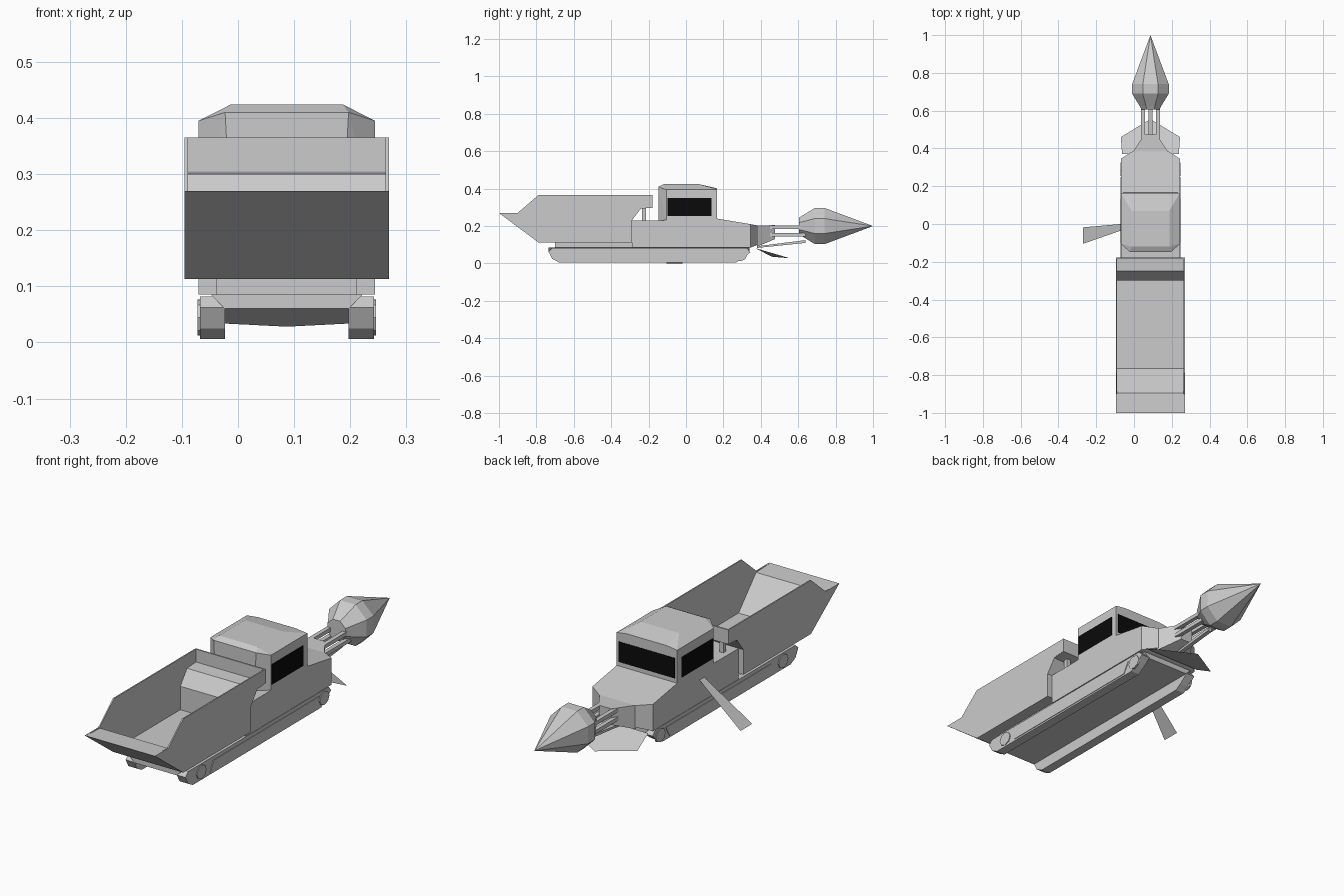
import bpy, bmesh, math
from mathutils import Vector

cube = bpy.data.objects.get("Cube")
if cube:
    bpy.data.objects.remove(cube, do_unlink=True)

CX = 0.087  # vehicle centre line, the side blade shifts it off the origin


def material(name, value):
    m = bpy.data.materials.new(name)
    m.use_nodes = True
    m.diffuse_color = (value, value, value, 1)
    m.node_tree.nodes["Principled BSDF"].inputs["Base Color"].default_value = (value, value, value, 1)
    return m


GREY = material("plain grey", 0.6)
BLACK = material("window black", 0.003)


def finish(name, bm, mat=GREY):
    bmesh.ops.recalc_face_normals(bm, faces=bm.faces)
    mesh = bpy.data.meshes.new(name)
    bm.to_mesh(mesh)
    bm.free()
    mesh.materials.append(mat)
    ob = bpy.data.objects.new(name, mesh)
    ob.location.x = CX
    bpy.context.collection.objects.link(ob)
    return ob


def prism(name, profile, x0, x1, mat=GREY):
    """Extrude a (y, z) outline across x."""
    bm = bmesh.new()
    face = bm.faces.new([bm.verts.new((x0, y, z)) for y, z in profile])
    ext = bmesh.ops.extrude_face_region(bm, geom=[face])
    moved = [v for v in ext["geom"] if isinstance(v, bmesh.types.BMVert)]
    bmesh.ops.translate(bm, verts=moved, vec=(x1 - x0, 0, 0))
    return finish(name, bm, mat)


def box(name, x0, x1, y0, y1, z0, z1, mat=GREY):
    return prism(name, [(y0, z0), (y1, z0), (y1, z1), (y0, z1)], x0, x1, mat)


def hull(name, half_points):
    """Convex solid from points mirrored across the centre line."""
    bm = bmesh.new()
    for x, y, z in half_points:
        bm.verts.new((x, y, z))
        bm.verts.new((-x, y, z))
    bmesh.ops.convex_hull(bm, input=bm.verts)
    bmesh.ops.dissolve_limit(bm, angle_limit=0.02, verts=bm.verts, edges=bm.edges)
    return finish(name, bm)


def sheet(name, points):
    bm = bmesh.new()
    bm.faces.new([bm.verts.new(p) for p in points])
    return finish(name, bm)


def lathe(name, profile, sides, z):
    """Spin (y, radius) rings about an axis along y."""
    bm = bmesh.new()
    rings = []
    for y, r in profile:
        rings.append([bm.verts.new((r * math.cos(a), y, z + r * math.sin(a)))
                      for a in (math.tau * (i + 0.5) / sides for i in range(sides))])
    for a, b in zip(rings, rings[1:]):
        for i in range(sides):
            j = (i + 1) % sides
            bm.faces.new((a[i], a[j], b[j], b[i]))
    bm.faces.new(rings[0])
    bmesh.ops.remove_doubles(bm, verts=bm.verts, dist=0.0005)
    return finish(name, bm)


# Hopper: floor and rear shelf, then two side walls
prism("hopper_floor", [(-1, .27), (-.895, .266), (-.765, .125), (-.3, .125), (-.3, .235),
                       (-.25, .3), (-.185, .305), (-.185, .365), (-.178, .365), (-.178, .298),
                       (-.245, .293), (-.29, .23), (-.29, .113), (-.79, .113)], -.181, .181)
wall = [(-1, .27), (-.9, .27), (-.79, .365), (-.178, .365), (-.178, .3), (-.24, .295),
        (-.29, .23), (-.29, .113), (-.79, .113)]
for side, s in (("left", 1), ("right", -1)):
    prism("hopper_wall_" + side, wall, s * .176, s * .182)
    box("hopper_strut_" + side, s * .11, s * .13, -.235, -.215, .22, .3)

# Chassis and lower body
hull("chassis", [(x, y, z) for y in (-.735, .34) for x, z in ((.11, .06), (.135, .085))])
box("hopper_bed", -.125, .125, -.7, -.25, .08, .115)
box("rear_deck", -.157, .157, -.29, -.1, .085, .23)
hull("body", [(.157, -.15, .085), (.157, -.15, .23), (.157, .165, .085), (.157, .165, .24),
              (.157, .345, .085), (.157, .345, .21), (.095, .385, .1), (.095, .385, .203)])
hull("nose", [(.095, .38, .09), (.095, .38, .203), (.032, .475, .13), (.032, .475, .205)])

# Cab with chamfered roof and rear corners
cab = [(x, y, z) for z in (.22, .395) for x, y in ((.157, -.105), (.1, -.147), (.157, .165))]
hull("cab", cab + [(.1, -.12, .424), (.1, .07, .424), (.11, -.147, .41), (.1, .165, .402)])

# Windows as thin plates
for side, s in (("left", 1), ("right", -1)):
    box("side_window_" + side, s * .155, s * .159, -.1, .135, .255, .35, BLACK)
box("windscreen", -.145, .145, .163, .167, .26, .355, BLACK)

# Tracks, skirts and wheels
track = [(-.735, .062), (-.715, .082), (.325, .082), (.345, .06), (.3, .025), (.27, .006),
         (-.68, .006), (-.715, .025)]
skirt = [(-.53, .065), (.25, .065), (.22, .014), (-.555, .014)]
for side, s in (("left", 1), ("right", -1)):
    prism("track_" + side, track, s * .11, s * .155)
    prism("track_skirt_" + side, skirt, s * .155, s * .158)
    for end, y in (("front", -.62), ("rear", .29)):
        wheel = [(y + .036 * math.cos(math.tau * i / 8), .044 + .032 * math.sin(math.tau * i / 8))
                 for i in range(8)]
        prism("wheel_" + end + "_" + side, wheel, s * .15, s * .159)

# Plough under the nose
sheet("plough_blade", [(-.157, .46, .036), (0, .555, .028), (.157, .46, .036),
                       (.15, .37, .082), (-.15, .37, .082)])

# Drill boom and drill
for side, s in (("left", 1), ("right", -1)):
    for level, z in (("upper", .185), ("lower", .145)):
        box("boom_rod_" + level + "_" + side, s * .03, s * .05, .44, .64, z, z + .018)
prism("boom_brace", [(.38, .083), (.64, .11), (.64, .125), (.38, .092)], -.01, .01)
lathe("drill_head", [(.605, .05), (.625, .062), (.67, .092), (.69, .105), (.74, .105), (1, 0)], 8, .2)

# Flat blade reaching down from one side
sheet("side_blade", [(-.157, 0, .192), (-.357, -.018, 0), (-.357, -.105, 0), (-.157, -.035, .192)])
